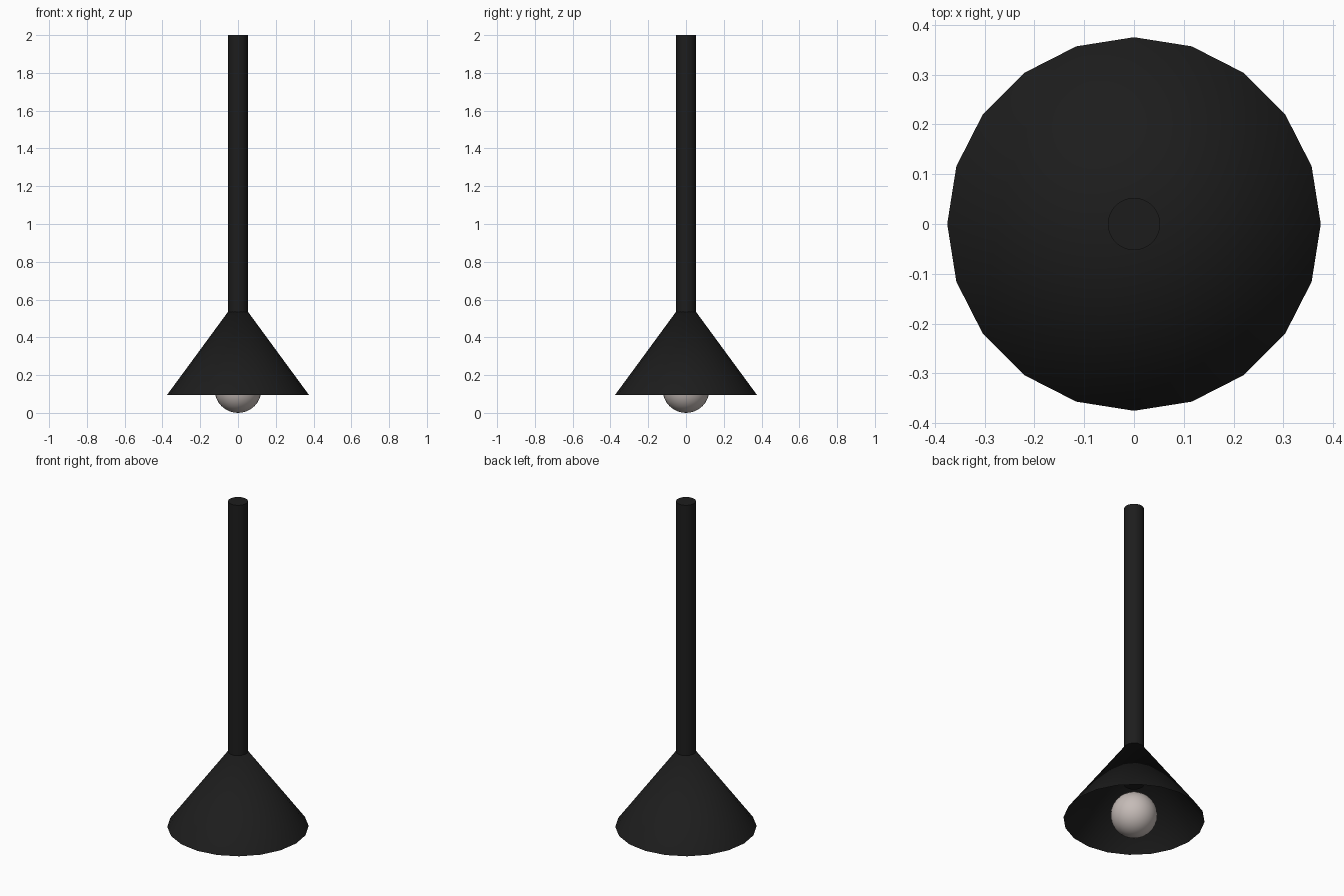
import bpy

cube = bpy.data.objects.get("Cube")
if cube:
    bpy.data.objects.remove(cube, do_unlink=True)


def material(name, colour, roughness):
    mat = bpy.data.materials.new(name)
    mat.use_nodes = True
    mat.diffuse_color = (*colour, 1)
    bsdf = mat.node_tree.nodes["Principled BSDF"]
    bsdf.inputs["Base Color"].default_value = (*colour, 1)
    bsdf.inputs["Roughness"].default_value = roughness
    return mat


def finish(name, mat):
    obj = bpy.context.object
    obj.name = obj.data.name = name
    obj.data.materials.append(mat)
    return obj


black = material("matte black", (0.012, 0.012, 0.012), 0.6)
glass = material("warm white", (0.56, 0.5, 0.475), 0.4)

RIM_Z, APEX_Z, ROD_BOTTOM, ROD_TOP = 0.096, 0.607, 0.31, 2.0
BULB_RADIUS = 0.124

# Hollow conical shade, its tip hidden inside the rod
bpy.ops.mesh.primitive_cone_add(
    vertices=20, radius1=0.375, radius2=0, depth=APEX_Z - RIM_Z,
    end_fill_type='NOTHING', location=(0, 0, (RIM_Z + APEX_Z) / 2))
finish("shade", black)
bpy.ops.object.shade_smooth()

# Hanging rod, running through the shade towards the bulb
bpy.ops.mesh.primitive_cylinder_add(
    vertices=32, radius=0.0525, depth=ROD_TOP - ROD_BOTTOM,
    location=(0, 0, (ROD_TOP + ROD_BOTTOM) / 2))
finish("rod", black)
bpy.ops.object.shade_smooth_by_angle()

# Round bulb
bpy.ops.mesh.primitive_uv_sphere_add(
    segments=32, ring_count=16, radius=BULB_RADIUS,
    location=(0, 0, BULB_RADIUS))
finish("bulb", glass)
bpy.ops.object.shade_smooth()
